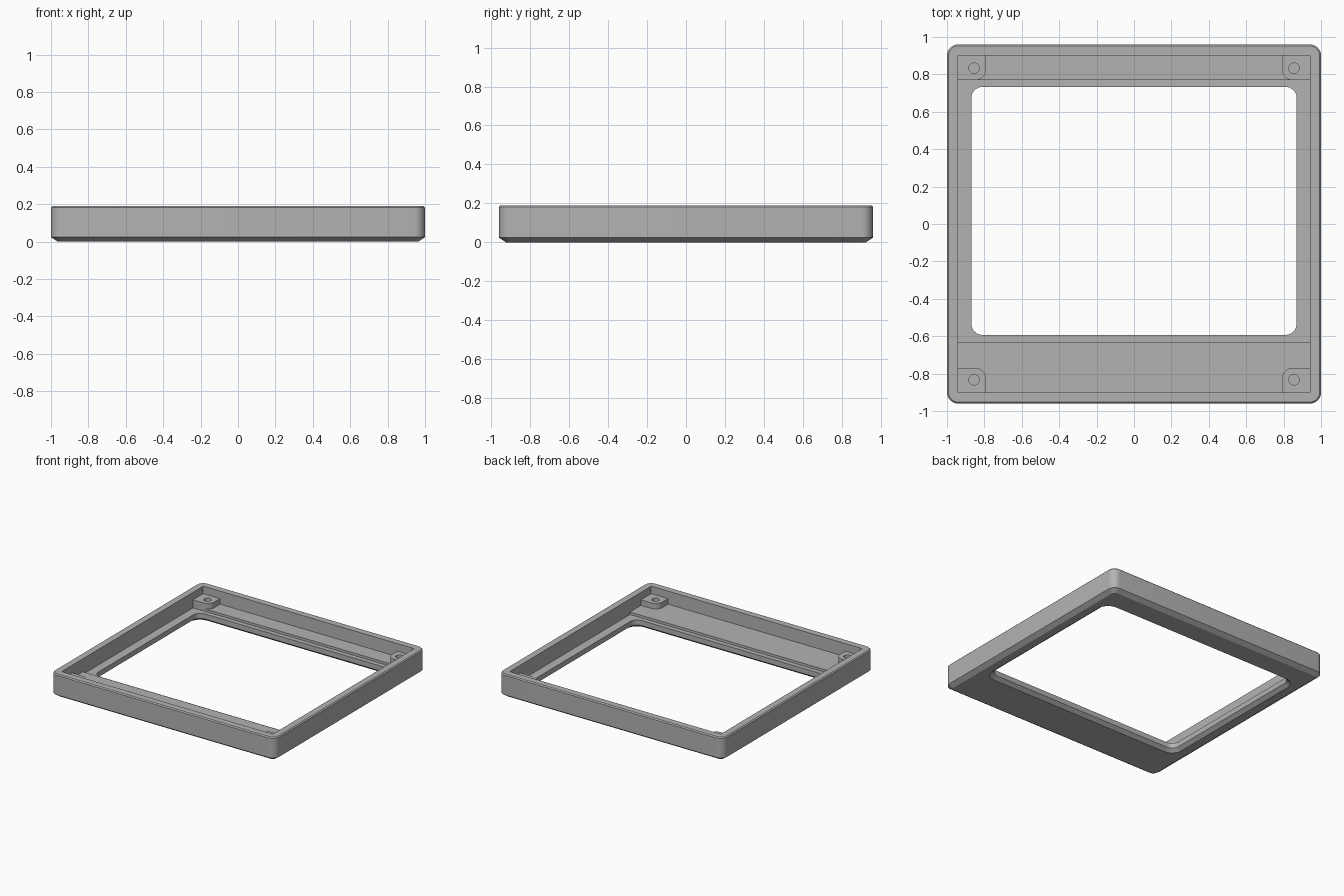
import bpy, bmesh, math

cube = bpy.data.objects.get("Cube")
if cube:
    bpy.data.objects.remove(cube)

grey = bpy.data.materials.new("plain grey")
grey.use_nodes = True
colour = (0.45, 0.45, 0.45, 1)
grey.diffuse_color = colour
grey.node_tree.nodes["Principled BSDF"].inputs["Base Color"].default_value = colour

CORNERS = [(1, 1), (-1, 1), (-1, -1), (1, -1)]
STEPS = 8


def ring(x0, x1, y0, y1, z, radii):
    """Rounded rectangle with one radius per corner, always the same point count."""
    points = []
    for i, (sx, sy) in enumerate(CORNERS):
        r = radii[i]
        cx = x1 - r if sx > 0 else x0 + r
        cy = y1 - r if sy > 0 else y0 + r
        for k in range(STEPS + 1):
            a = math.pi / 2 * (i + k / STEPS)
            points.append((cx + r * math.cos(a), cy + r * math.sin(a), z))
    return points


def loft(name, rings, closed):
    """Join successive rings with faces; close the loop or cap both ends."""
    bm = bmesh.new()
    loops = [[bm.verts.new(p) for p in r] for r in rings]
    pairs = list(zip(loops, loops[1:]))
    if closed:
        pairs.append((loops[-1], loops[0]))
    else:
        bm.faces.new(loops[0])
        bm.faces.new(loops[-1])
    for a, b in pairs:
        for i in range(len(a)):
            j = (i + 1) % len(a)
            bm.faces.new((a[i], a[j], b[j], b[i]))
    bmesh.ops.remove_doubles(bm, verts=bm.verts, dist=1e-5)
    flat = [f for f in bm.faces if f.calc_area() < 1e-7]
    bmesh.ops.delete(bm, geom=flat, context='FACES_ONLY')
    bmesh.ops.recalc_face_normals(bm, faces=bm.faces)
    mesh = bpy.data.meshes.new(name)
    bm.to_mesh(mesh)
    bm.free()
    mesh.materials.append(grey)
    obj = bpy.data.objects.new(name, mesh)
    bpy.context.collection.objects.link(obj)
    bpy.ops.object.select_all(action='DESELECT')
    obj.select_set(True)
    bpy.context.view_layer.objects.active = obj
    bpy.ops.object.shade_smooth_by_angle(angle=math.radians(25))
    return obj


def outer(inset, z):
    return ring(-1 + inset, 1 - inset, -0.96 + inset, 0.96 - inset, z, [0.06 - inset] * 4)


def tray(y0, y1, z):
    return ring(-0.94, 0.94, y0, y1, z, [0] * 4)


def opening(grow, z):
    return ring(-0.87 - grow, 0.87 + grow, -0.593 - grow, 0.733 + grow, z, [0.06 + grow] * 4)


# Bezel frame: chamfered outside, inner tray, sunken panel seat, window opening
HEIGHT, LEDGE, SEAT = 0.19, 0.085, 0.065
loft("bezel_frame", [
    outer(0.035, 0), outer(0, 0.024),
    outer(0, HEIGHT - 0.008), outer(0.008, HEIGHT),
    tray(-0.9, 0.9, HEIGHT), tray(-0.9, 0.9, LEDGE),
    tray(-0.63, 0.77, LEDGE), tray(-0.63, 0.77, SEAT),
    opening(0, SEAT), opening(0, 0.024), opening(0.03, 0),
], closed=True)

# Corner screw bosses with blind holes
TOP, HOLE = 0.13, 0.028
for sx, sy in CORNERS:
    xs = sorted((sx * 0.79, sx * 0.95))
    ys = sorted((sy * 0.769, sy * 0.91))
    radii = [0.06 if c == (-sx, -sy) else 0 for c in CORNERS]
    cx, cy = sx * 0.855, sy * 0.833
    hole = [ring(cx - HOLE, cx + HOLE, cy - HOLE, cy + HOLE, z, [HOLE] * 4)
            for z in (TOP, LEDGE)]
    name = ("back" if sy > 0 else "front") + ("_left" if sx > 0 else "_right") + "_screw_boss"
    loft(name, [ring(*xs, *ys, z, radii) for z in (0.075, TOP)] + hole, closed=False)
